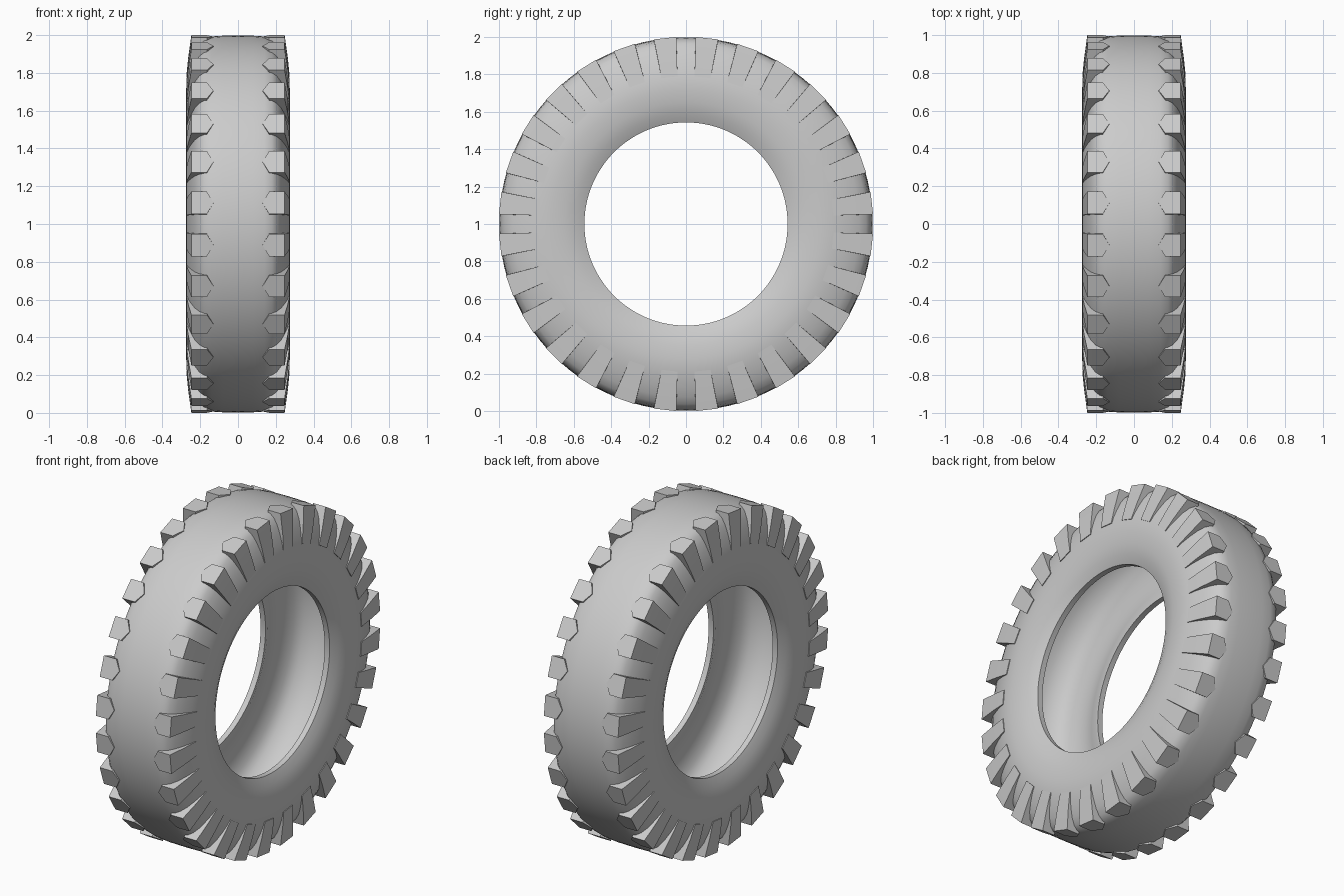
import bpy, bmesh
from math import sin, cos, pi, radians

if "Cube" in bpy.data.objects:
    bpy.data.objects.remove(bpy.data.objects["Cube"])

SEGMENTS = 112
LUGS = 28


def ring(x, r, a):
    """Point on the tyre: x along the axle, r radius, a angle."""
    return (x, r * cos(a), 1 + r * sin(a))


def add_object(name, bm):
    bmesh.ops.recalc_face_normals(bm, faces=bm.faces)
    mesh = bpy.data.meshes.new(name)
    bm.to_mesh(mesh)
    bm.free()
    obj = bpy.data.objects.new(name, mesh)
    bpy.context.collection.objects.link(obj)
    bpy.ops.object.select_all(action='DESELECT')
    bpy.context.view_layer.objects.active = obj
    obj.select_set(True)
    bpy.ops.object.shade_smooth_by_angle(angle=radians(35))


# Tyre carcass: half profile (x, radius) mirrored, then revolved round the axle
outer = [(0, .998), (.08, .997), (.14, .993), (.18, .984), (.205, .963),
         (.228, .925), (.247, .875), (.262, .825), (.272, .77), (.274, .72),
         (.268, .65), (.253, .59), (.23, .543)]
inner = [(.197, .543), (.197, .56), (.225, .63), (.238, .7), (.235, .77),
         (.215, .84), (.18, .89), (.1, .925), (0, .935)]
half = outer + inner
profile = half + [(-x, r) for x, r in half[-2:0:-1]]

bm = bmesh.new()
rows = [[bm.verts.new(ring(x, r, 2 * pi * i / SEGMENTS)) for x, r in profile]
        for i in range(SEGMENTS)]
n = len(profile)
for i in range(SEGMENTS):
    a, b = rows[i], rows[(i + 1) % SEGMENTS]
    for j in range(n):
        k = (j + 1) % n
        bm.faces.new((a[j], a[k], b[k], b[j]))
add_object("tyre_carcass", bm)

# Shoulder lugs: pointed blocks wrapping from the tread onto the sidewall
# (x, radius, half angle)
lug = [(.13, .999, 0), (.165, 1.001, .06), (.247, 1.001, .06),
       (.264, .88, .057), (.273, .79, .055),
       (.13, .97, 0), (.165, .96, .06), (.225, .89, .057), (.258, .79, .055)]
for side, name in ((1, "right_shoulder_lugs"), (-1, "left_shoulder_lugs")):
    bm = bmesh.new()
    for i in range(LUGS):
        mid = 2 * pi * (i + .5) / LUGS
        pts = []
        for x, r, w in lug:
            for s in ((-1, 1) if w else (0,)):
                pts.append(bm.verts.new(ring(side * x, r, mid + s * w)))
        bmesh.ops.convex_hull(bm, input=pts)
    bmesh.ops.delete(bm, geom=[v for v in bm.verts if not v.link_faces],
                     context='VERTS')
    add_object(name, bm)
